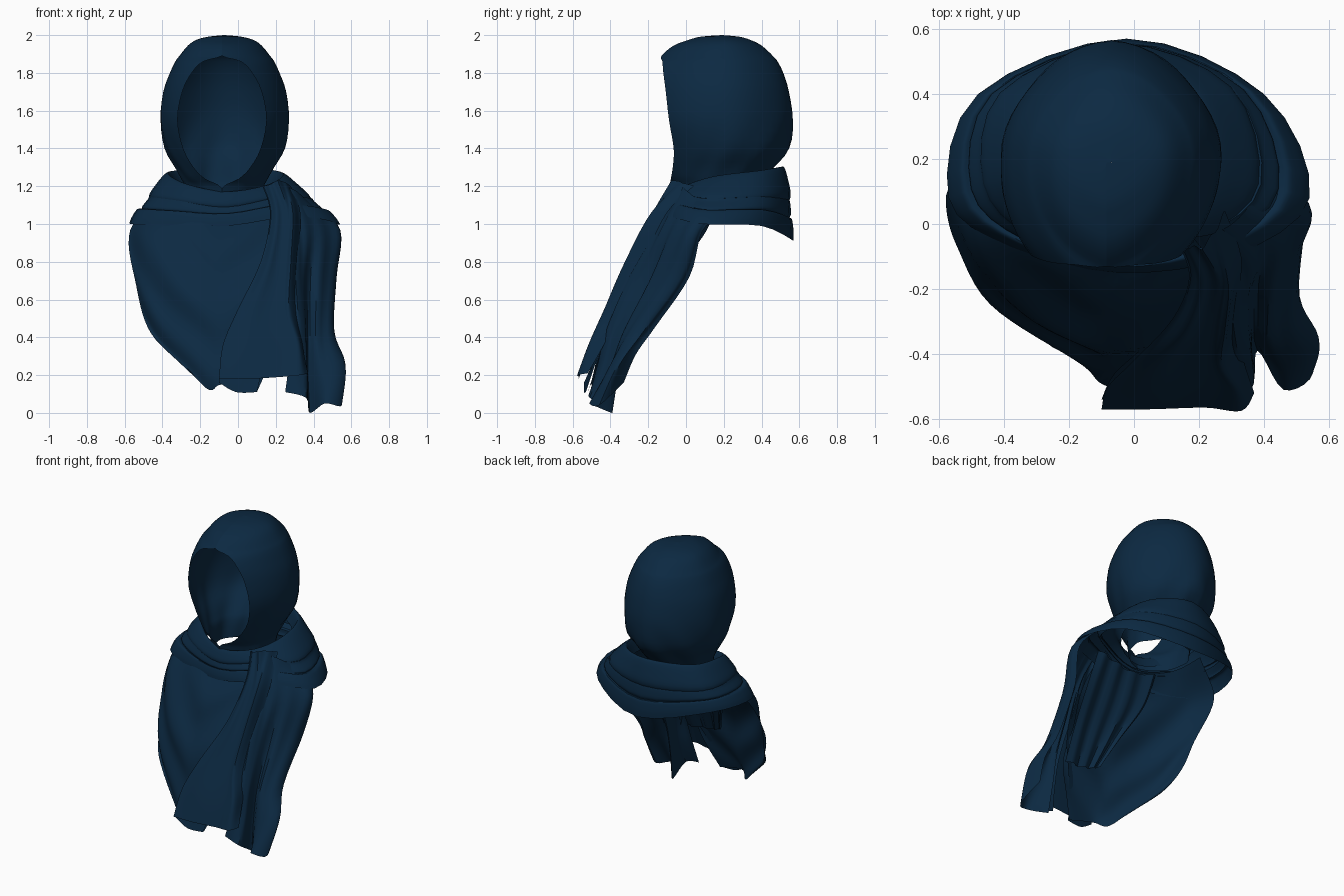
import bpy, math

navy = bpy.data.materials.new("navy_cloth")
navy.diffuse_color = (0.0035, 0.022, 0.054, 1)


def spline(pts, n, closed=False):
    """Catmull-Rom resample of a list of tuples, n steps per span."""
    c, out = len(pts), []
    for i in range(c if closed else c - 1):
        if closed:
            p = [pts[(i + k) % c] for k in (-1, 0, 1, 2)]
        else:
            p = [pts[min(max(i + k, 0), c - 1)] for k in (-1, 0, 1, 2)]
        for s in range(n):
            t = s / n
            out.append(tuple(
                0.5 * (2 * b + (d - a) * t + (2 * a - 5 * b + 4 * d - e) * t * t
                       + (3 * b - a - 3 * d + e) * t ** 3)
                for a, b, d, e in zip(*p)))
    if not closed:
        out.append(tuple(pts[-1]))
    return out


def sheet(name, grid, closed=False):
    """Skin a grid of points (rows top to bottom) as a cloth surface."""
    w = len(grid[0])
    faces = []
    for i in range(len(grid) - 1):
        for j in range(w if closed else w - 1):
            k = (j + 1) % w
            faces.append((i * w + j, (i + 1) * w + j, (i + 1) * w + k, i * w + k))
    me = bpy.data.meshes.new(name)
    me.from_pydata([p for r in grid for p in r], [], faces)
    me.materials.append(navy)
    ob = bpy.data.objects.new(name, me)
    bpy.context.collection.objects.link(ob)
    bpy.ops.object.select_all(action='DESELECT')
    ob.select_set(True)
    bpy.context.view_layer.objects.active = ob
    bpy.ops.object.shade_smooth_by_angle(angle=math.radians(40))
    return ob


def loft(name, rows, n=5, closed=False, fold=None):
    """Smooth surface through rows of control points; fold(u, v) shifts y."""
    rows = [spline(r, n, closed) for r in rows]
    cols = [spline(list(c), n) for c in zip(*rows)]
    grid = [list(r) for r in zip(*cols)]
    if fold:
        h, w = len(grid) - 1, len(grid[0]) - 1
        grid = [[(x, y + fold(j / w, i / h), z) for j, (x, y, z) in enumerate(r)]
                for i, r in enumerate(grid)]
    return sheet(name, grid, closed)


# Hood: slices of (z, opening half width, front y, half width, middle y, back y)
slices = [
    (2.00, 0, .19, .0005, .19, .191), (1.992, 0, .08, .085, .19, .28),
    (1.975, 0, .015, .15, .20, .34), (1.945, 0, -.065, .195, .20, .40),
    (1.89, 0, -.13, .24, .20, .46), (1.86, .10, -.125, .262, .20, .485),
    (1.80, .16, -.12, .29, .20, .515), (1.70, .21, -.107, .325, .20, .545),
    (1.55, .235, -.09, .34, .20, .565), (1.40, .205, -.065, .315, .22, .54),
    (1.30, .15, -.07, .26, .20, .465), (1.24, .09, -.08, .23, .19, .41),
    (1.19, 0, -.085, .21, .18, .38), (1.08, 0, -.06, .20, .17, .36)]
hood, N = [], 48
for z, w, yf, rx, yc, yb in spline(slices, 3):
    w, row = max(w, 0), []
    A = 1.3 - .5 * min(1, w / .15)
    for k in range(N + 1):
        s = 2 * k / N - 1
        side = -1 if s > 0 else 1
        if abs(s) <= .5:                      # rounded back, corners eased in
            e = 1 - .045 * math.sin(2 * math.pi * s) ** 2
            x = -.07 - rx * e * math.sin(math.pi * s)
            y = yc + (yb - yc) * e * math.cos(math.pi * s)
        else:                                 # cheek, drawn in to the face opening
            u = (abs(s) - .5) * 2
            f = (math.cos(u * A) - math.cos(A)) / (1 - math.cos(A))
            x = -.07 - .015 * u + side * (w + (rx - w) * f)
            y = yc - (yc - yf) * math.sin(u * A) / math.sin(A)
        # slanting gathers towards the nape
        g = max(0, min(1, (1.6 - z) / .3)) * (1 - abs(s)) * .012
        q = 1 + g * math.sin(26 * abs(s) + 14 * z) / .3
        row.append((-.07 + (x + .07) * q, yc + (y - yc) * q, z))
    hood.append(row)
sheet("hood", hood)

# Wrap rings, running front, right, back, left
upper = [(-.07, -.08, 1.17), (.14, -.02, 1.20), (.25, .15, 1.25), (.20, .40, 1.28),
         (-.05, .52, 1.30), (-.33, .39, 1.28), (-.38, .15, 1.26), (-.28, 0, 1.21)]
middle = [(-.06, -.11, 1.09), (.22, -.04, 1.14), (.40, .12, 1.12), (.31, .42, 1.13),
          (-.05, .55, 1.12), (-.42, .40, 1.12), (-.47, .12, 1.13), (-.32, -.04, 1.12)]
lower = [(-.05, -.15, .99), (.30, -.10, 1.04), (.54, .08, 1.00), (.40, .40, .99),
         (-.02, .57, .91), (-.48, .40, 1.0), (-.57, .08, 1.00), (-.38, -.07, .99)]


def shift(ring, s, dz):
    return [(-.05 + (x + .05) * s, .2 + (y - .2) * s, z + dz) for x, y, z in ring]


def mix(a, b, t):
    return [tuple(p + (q - p) * t for p, q in zip(m, n)) for m, n in zip(a, b)]


# Neck roll, tucked in at the top and underneath
loft("neck_roll", [shift(upper, .84, -.08), shift(upper, .93, -.01), upper,
                   shift(mix(upper, middle, .4), 1.03, 0),
                   shift(mix(upper, middle, .8), 1.03, -.01),
                   shift(middle, .93, -.03)], 4, True)

# Shoulder wrap with two soft steps
loft("shoulder_wrap", [shift(middle, .9, -.01), shift(middle, .97, .015), middle,
                       mix(middle, lower, .3), shift(mix(middle, lower, .42), .97, 0),
                       shift(mix(middle, lower, .55), 1.0, .02),
                       shift(mix(middle, lower, .8), 1.01, .01), lower], 4, True)

# Chest drape hanging on the left and centre, with swags falling to the middle
loft("chest_drape", [
    [(-.38, .20, 1.16), (-.32, .02, 1.12), (-.16, -.07, 1.08), (.04, -.09, 1.06), (.2, -.04, 1.10)],
    [(-.57, .10, .97), (-.47, -.06, .95), (-.25, -.17, .92), (0, -.22, .88), (.25, -.15, .95)],
    [(-.54, -.07, .68), (-.46, -.19, .66), (-.28, -.29, .66), (0, -.34, .64), (.25, -.31, .66)],
    [(-.46, -.22, .42), (-.38, -.29, .38), (-.22, -.37, .38), (0, -.43, .36), (.22, -.43, .40)],
    [(-.25, -.38, .22), (-.19, -.41, .15), (-.14, -.45, .12), (-.08, -.50, .15), (.1, -.52, .11)]],
    7, fold=lambda u, v: .016 * math.sin(17 * (v + .9 * abs(u - .65))) * math.sin(math.pi * v))

# Gathered fold hanging inside the drape
loft("inner_fold", [
    [(-.22, -.05, 1.08), (-.05, -.07, 1.05), (.12, -.05, 1.06), (.26, -.03, 1.08)],
    [(-.20, -.14, .88), (-.05, -.16, .85), (.12, -.16, .86), (.27, -.12, .88)],
    [(-.10, -.26, .66), (-.02, -.27, .65), (.12, -.28, .65), (.26, -.25, .66)],
    [(-.02, -.36, .47), (.03, -.37, .45), (.12, -.38, .43), (.25, -.37, .42)]],
    6, fold=lambda u, v: .012 * math.sin(24 * u))

# Centre tail, crossing over the drape with rope-like pleats on its right edge
loft("centre_tail", [
    [(.13, -.05, 1.20), (.17, -.07, 1.21), (.21, -.07, 1.23), (.25, -.02, 1.22), (.28, .04, 1.2)],
    [(.17, -.16, 1.05), (.21, -.18, 1.05), (.26, -.17, 1.06), (.29, -.18, 1.06), (.33, -.10, 1.06)],
    [(.12, -.29, .80), (.17, -.32, .80), (.24, -.30, .80), (.28, -.32, .80), (.32, -.23, .80)],
    [(.0, -.42, .55), (.09, -.43, .55), (.22, -.42, .55), (.27, -.43, .55), (.32, -.35, .55)],
    [(-.08, -.50, .36), (.06, -.51, .36), (.24, -.50, .37), (.32, -.51, .37), (.34, -.43, .37)],
    [(-.10, -.57, .18), (.05, -.57, .18), (.22, -.565, .19), (.33, -.575, .20), (.37, -.52, .21)]],
    5, fold=lambda u, v: .008 * math.sin(22 * u) * (1 - v))

# Back layer of the centre tail, hanging lower behind it
loft("tail_under_layer", [
    [(.16, -.24, .85), (.23, -.25, .85), (.29, -.22, .85)],
    [(.05, -.36, .58), (.15, -.37, .58), (.27, -.34, .58)],
    [(-.06, -.46, .34), (.04, -.47, .33), (.16, -.45, .34)],
    [(-.10, -.54, .16), (-.01, -.54, .11), (.10, -.53, .11)]], 5)

# Right tail, pleated over the shoulder, its outer edge turned under
loft("right_tail", [
    [(.18, -.04, 1.20), (.24, -.03, 1.20), (.30, 0, 1.18), (.35, .05, 1.14), (.40, .12, 1.1), (.43, .2, 1.07)],
    [(.27, -.17, .95), (.32, -.16, .95), (.38, -.11, .97), (.46, -.04, .98), (.54, .03, .97), (.52, .09, .96)],
    [(.27, -.29, .72), (.33, -.28, .72), (.37, -.20, .70), (.45, -.17, .70), (.52, -.06, .71), (.50, .02, .72)],
    [(.28, -.41, .45), (.35, -.40, .45), (.37, -.32, .42), (.44, -.33, .42), (.51, -.25, .43), (.48, -.17, .45)],
    [(.27, -.46, .27), (.36, -.45, .25), (.37, -.36, .22), (.46, -.42, .22), (.57, -.37, .25), (.51, -.27, .31)],
    [(.25, -.50, .11), (.36, -.51, .08), (.38, -.39, 0), (.46, -.51, .05), (.55, -.46, .04), (.50, -.33, .16)]],
    5, fold=lambda u, v: .010 * math.sin(30 * u + 3 * v) * math.sin(math.pi * v))
